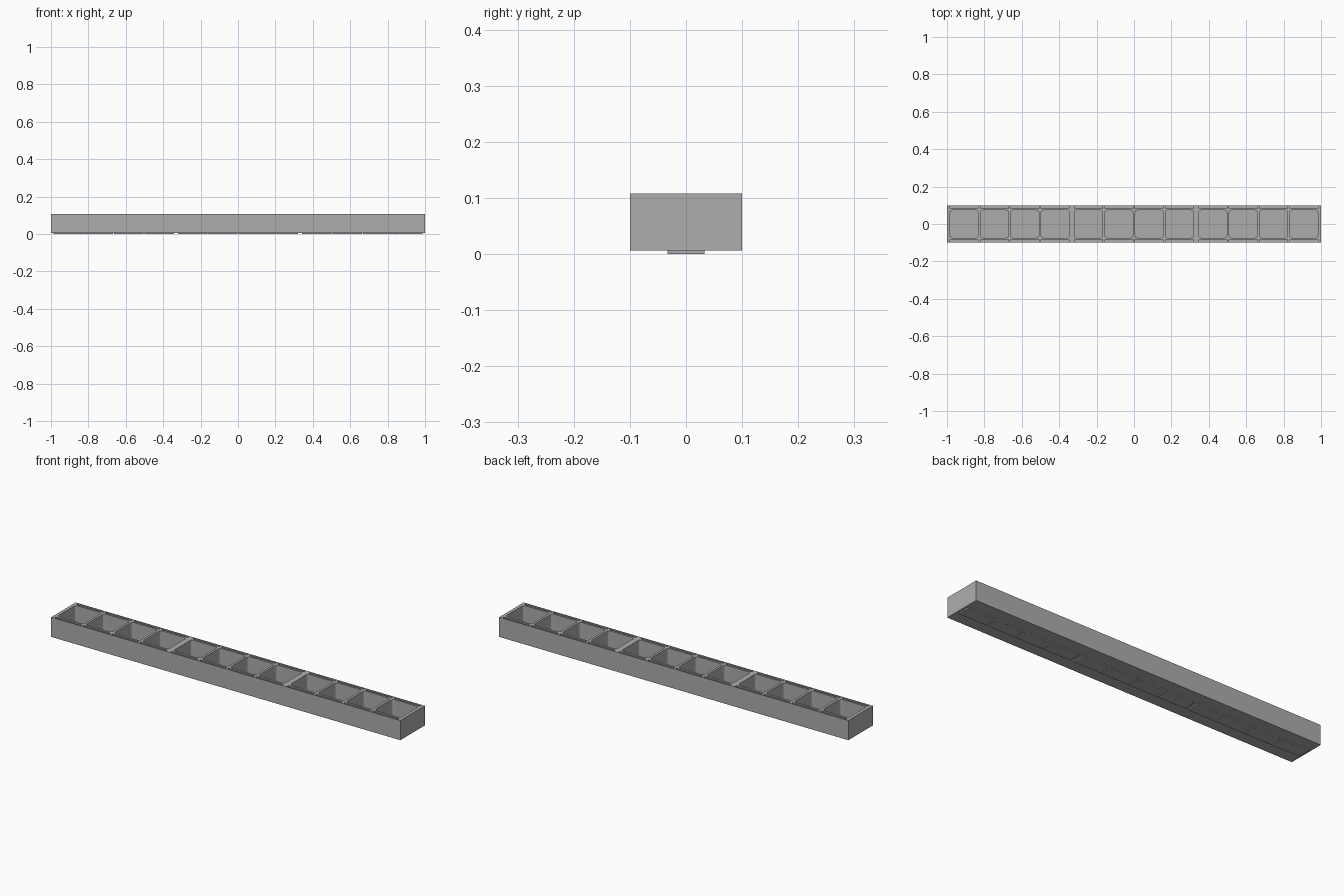
import bpy, bmesh
from mathutils import Matrix, Vector

if "Cube" in bpy.data.objects:
    bpy.data.objects.remove(bpy.data.objects["Cube"])

mat = bpy.data.materials.new("concrete_grey")
mat.use_nodes = True
GREY = (0.42, 0.42, 0.42, 1)
mat.diffuse_color = GREY
mat.node_tree.nodes["Principled BSDF"].inputs["Base Color"].default_value = GREY

HALF_Y, BASE, TOP, FLOOR = 0.1, 0.006, 0.108, 0.016
CELL, PITCH, GROUP = 0.15, 0.162, 0.665
centres = [g * GROUP + (i - 1.5) * PITCH for g in (-1, 0, 1) for i in range(4)]


def add_box(bm, x0, x1, y0, y1, z0, z1):
    size = Vector((x1 - x0, y1 - y0, z1 - z0))
    mid = Vector((x0 + x1, y0 + y1, z0 + z1)) / 2
    made = bmesh.ops.create_cube(bm, size=1, matrix=Matrix.Translation(mid) @ Matrix.Diagonal((*size, 1)))
    return made["verts"]


def round_uprights(bm, verts, radius):
    edges = {e for v in verts for e in v.link_edges
             if abs(e.verts[0].co.z - e.verts[1].co.z) > 0.001}
    bmesh.ops.bevel(bm, geom=list(edges), offset=radius, segments=3, profile=0.5, affect='EDGES')


def finish(bm, name):
    mesh = bpy.data.meshes.new(name)
    bm.to_mesh(mesh)
    bm.free()
    mesh.materials.append(mat)
    obj = bpy.data.objects.new(name, mesh)
    bpy.context.collection.objects.link(obj)
    return obj


# Long trough body
bm = bmesh.new()
add_box(bm, -1, 1, -HALF_Y, HALF_Y, BASE, TOP)
body = finish(bm, "trough_body")

# Rounded cells and narrow side slots cut from the body
bm = bmesh.new()
for x in centres:
    well = add_box(bm, x - CELL / 2, x + CELL / 2, -0.074, 0.074, FLOOR, TOP + 0.05)
    round_uprights(bm, well, 0.014)
    for s in (-1, 1):
        y0, y1 = sorted((s * 0.084, s * 0.095))
        add_box(bm, x - CELL / 2, x + CELL / 2, y0, y1, FLOOR, TOP + 0.05)
cutter = finish(bm, "cell_cutter")
cutter.hide_render = True
cutter.hide_set(True)
cut = body.modifiers.new("cells", 'BOOLEAN')
cut.object = cutter
cut.solver = 'EXACT'

# Raised base pads, one under each cell
bm = bmesh.new()
for x in centres:
    add_box(bm, max(x - 0.079, -1), min(x + 0.079, 1), -0.033, 0.033, 0, BASE)
finish(bm, "base_pads")
